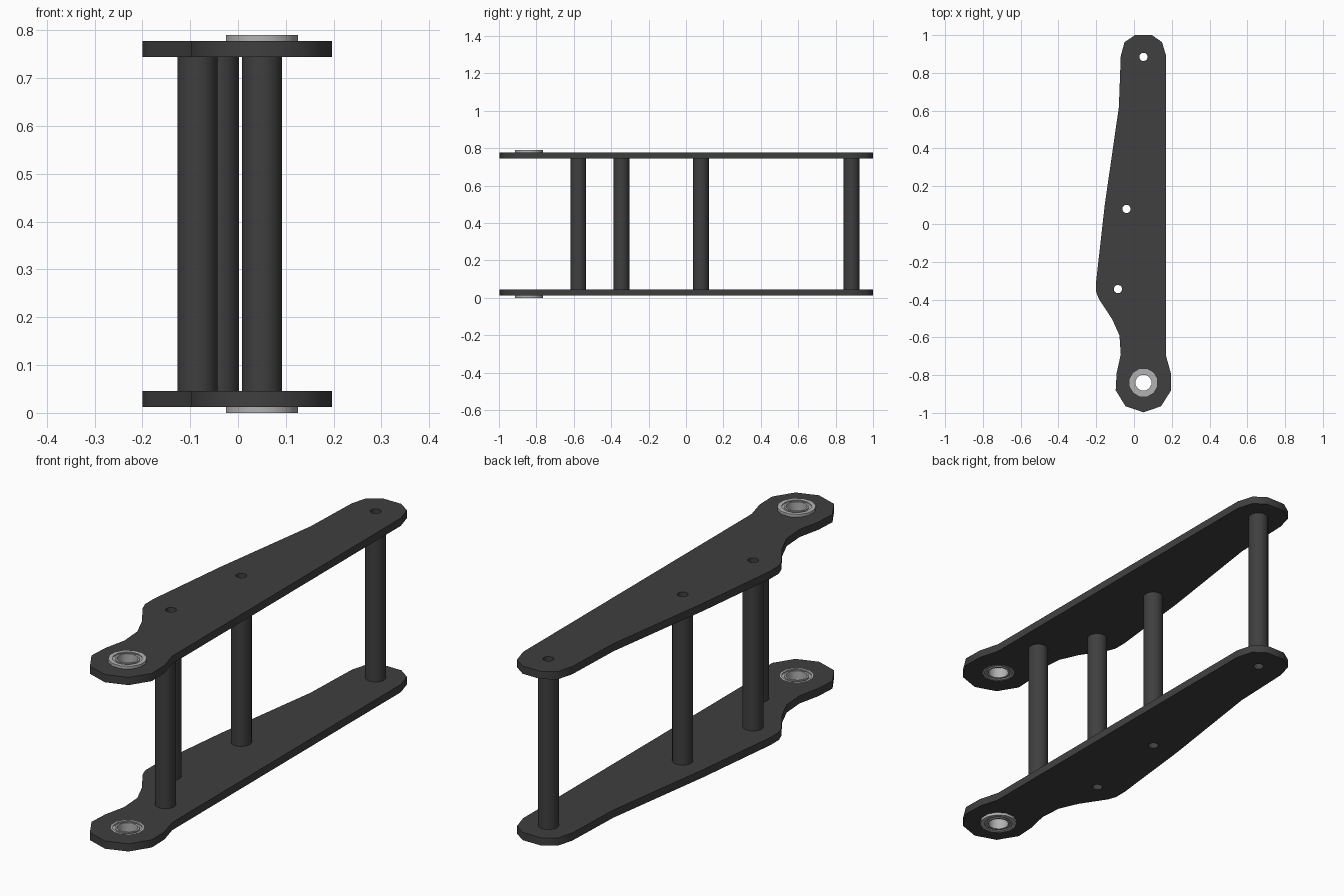
import bpy, bmesh
from math import cos, sin, pi

if "Cube" in bpy.data.objects:
    bpy.data.objects.remove(bpy.data.objects["Cube"])

MID = 0.395            # mid height, the mirror plane
Z0, Z1 = 0.012, 0.046  # lower plate faces
BEARING = (0.05, -0.84)
RODS = [(0.05, 0.885), (-0.04, 0.08), (-0.085, -0.345), (0.05, -0.575)]


def material(name, grey):
    m = bpy.data.materials.new(name)
    m.diffuse_color = (grey, grey, grey, 1)
    m.use_nodes = True
    m.node_tree.nodes["Principled BSDF"].inputs["Base Color"].default_value = m.diffuse_color
    return m


dark = material("dark_plastic", 0.05)
steel = material("steel", 0.45)


def circle(c, r, n):
    return [(c[0] + r * cos(2 * pi * (i + .5) / n), c[1] + r * sin(2 * pi * (i + .5) / n))
            for i in range(n)]


def mirror_z(ob):
    mod = ob.modifiers.new("mirror", 'MIRROR')
    mod.use_axis = (False, False, True)


def activate(ob):
    bpy.ops.object.select_all(action='DESELECT')
    ob.select_set(True)
    bpy.context.view_layer.objects.active = ob


def plate(name, loops, z0, z1):
    """Extruded flat outline; the later loops are holes."""
    cu = bpy.data.curves.new(name, 'CURVE')
    cu.dimensions = '2D'
    cu.fill_mode = 'BOTH'
    cu.extrude = (z1 - z0) / 2
    for pts in loops:
        sp = cu.splines.new('POLY')
        sp.points.add(len(pts) - 1)
        for p, (x, y) in zip(sp.points, pts):
            p.co = (x, y, 0, 1)
        sp.use_cyclic_u = True
    ob = bpy.data.objects.new(name, cu)
    bpy.context.collection.objects.link(ob)
    ob.location.z = (z0 + z1) / 2 - MID
    activate(ob)
    bpy.ops.object.convert(target='MESH')
    bpy.ops.object.transform_apply(location=True)
    ob = bpy.context.object
    bm = bmesh.new()
    bm.from_mesh(ob.data)
    bmesh.ops.remove_doubles(bm, verts=bm.verts, dist=1e-5)
    bmesh.ops.recalc_face_normals(bm, faces=bm.faces)
    bm.to_mesh(ob.data)
    bm.free()
    ob.data.materials.append(dark)
    ob.location.z = MID
    mirror_z(ob)
    return ob


def lathe(name, profile, n, loc, mat):
    """Closed (r, z) profile turned around z."""
    bm = bmesh.new()
    rings = [[bm.verts.new((x, y, z)) for x, y in circle((0, 0), r, n)] for r, z in profile]
    for a, b in zip(rings, rings[1:] + rings[:1]):
        for i in range(n):
            j = (i + 1) % n
            bm.faces.new((a[i], a[j], b[j], b[i]))
    bmesh.ops.recalc_face_normals(bm, faces=bm.faces)
    me = bpy.data.meshes.new(name)
    bm.to_mesh(me)
    bm.free()
    me.materials.append(mat)
    ob = bpy.data.objects.new(name, me)
    bpy.context.collection.objects.link(ob)
    ob.location = loc
    activate(ob)
    bpy.ops.object.shade_smooth_by_angle(angle=0.6)
    return ob


# Side plates: arm outline, three bolt holes and the bearing seat
outline = [(0.005, 1.0), (0.095, 1.0), (0.148, 0.963), (0.17, 0.89), (0.17, -0.70),
           (0.195, -0.79), (0.197, -0.88), (0.143, -0.965), (0.05, -0.997),
           (-0.045, -0.965), (-0.097, -0.88), (-0.092, -0.79), (-0.07, -0.69),
           (-0.077, -0.59), (-0.115, -0.505), (-0.187, -0.395), (-0.2, -0.36),
           (-0.2, -0.30), (-0.155, 0.10), (-0.08, 0.62), (-0.07, 0.89), (-0.05, 0.963)]
holes = [circle(c, 0.022, 16) for c in RODS[:3]] + [circle(BEARING, 0.068, 12)]
plate("side_plates", [outline] + holes, Z0, Z1)

# Hollow spacer rods between the plates
h = MID - Z1
for i, (x, y) in enumerate(RODS):
    lathe(f"spacer_rod_{i + 1}", [(0.042, -h), (0.042, h), (0.022, h), (0.022, -h)],
          24, (x, y, MID), dark)

# Flanged bearings pressed into the plates, flange outwards
prof = [(0.078, 0), (0.078, Z0), (0.068, Z0), (0.068, Z1), (0.060, Z1), (0.060, 0.041),
        (0.051, 0.041), (0.051, Z1), (0.043, Z1), (0.043, 0), (0.051, 0), (0.051, 0.004),
        (0.060, 0.004), (0.060, 0)]
mirror_z(lathe("flanged_bearings", [(r, z - MID) for r, z in prof], 12,
               (*BEARING, MID), steel))
